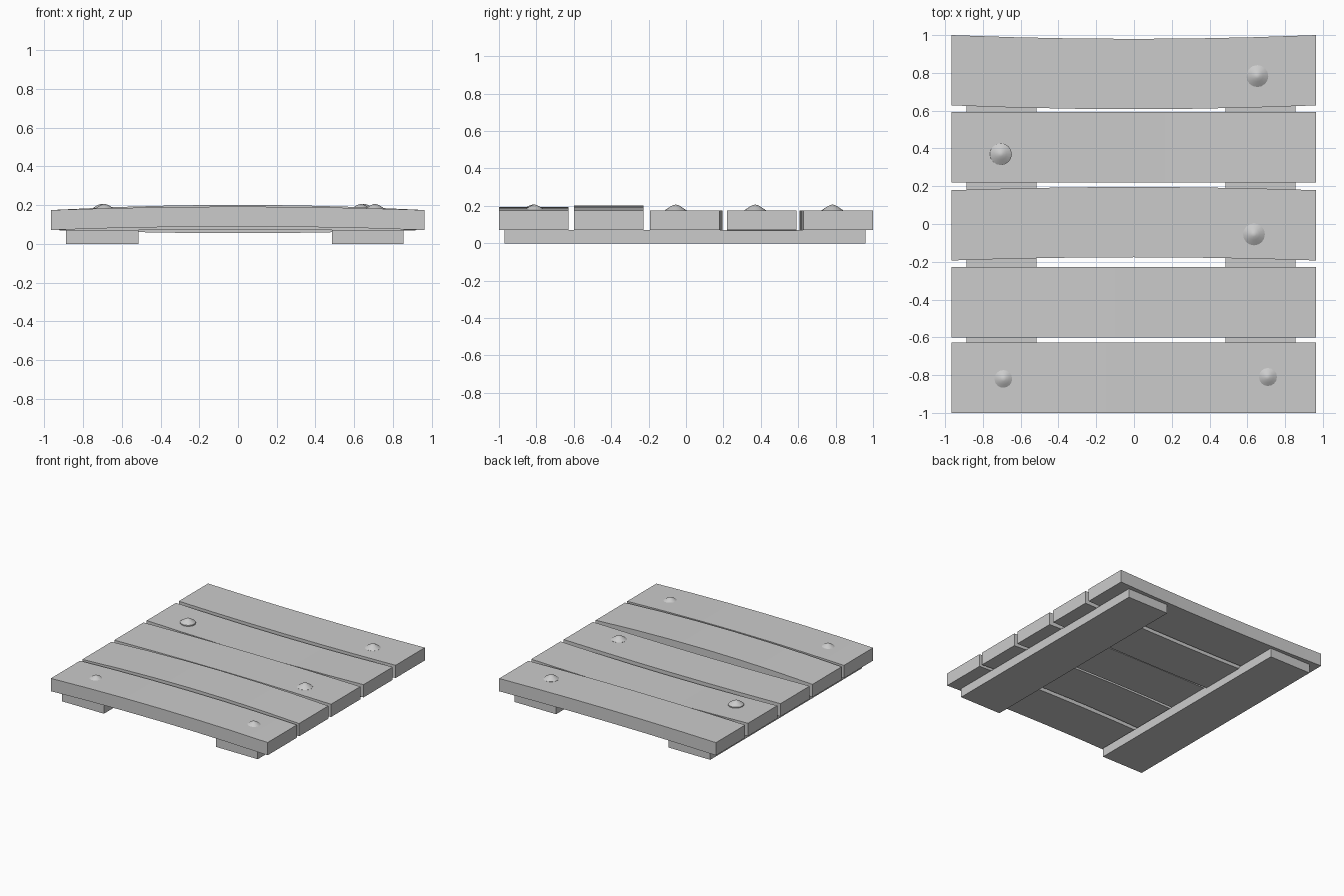
import bpy, bmesh, math
from mathutils import Matrix

old = bpy.data.objects.get("Cube")
if old:
    bpy.data.objects.remove(old, do_unlink=True)

# Single plain material
grey = bpy.data.materials.new("light grey")
grey.use_nodes = True
colour = (0.6, 0.6, 0.6, 1)
grey.diffuse_color = colour
grey.node_tree.nodes["Principled BSDF"].inputs["Base Color"].default_value = colour


def finish(name, bm):
    bmesh.ops.recalc_face_normals(bm, faces=bm.faces)
    mesh = bpy.data.meshes.new(name)
    bm.to_mesh(mesh)
    bm.free()
    mesh.materials.append(grey)
    obj = bpy.data.objects.new(name, mesh)
    bpy.context.collection.objects.link(obj)
    bpy.ops.object.select_all(action='DESELECT')
    obj.select_set(True)
    bpy.context.view_layer.objects.active = obj
    bpy.ops.object.shade_smooth_by_angle(angle=math.radians(35))
    return obj


def board(name, x, y, z, cuts=1, bow_y=0, bow_z=0):
    """Box between the given limits, cut along x and bowed at its middle."""
    bm = bmesh.new()
    rings = []
    for i in range(cuts + 1):
        t = 2 * i / cuts - 1
        px = x[0] + (x[1] - x[0]) * i / cuts
        bow = 1 - t * t
        rings.append([bm.verts.new((px, y[a] + bow_y * bow, z[b] + bow_z * bow))
                      for a, b in ((0, 0), (1, 0), (1, 1), (0, 1))])
    for r, s in zip(rings, rings[1:]):
        for k in range(4):
            n = (k + 1) % 4
            bm.faces.new((r[k], r[n], s[n], s[k]))
    bm.faces.new(rings[0])
    bm.faces.new(rings[-1])
    return finish(name, bm)


# Two bearers under the deck
board("left_bearer", (0.485, 0.855), (-0.97, 0.96), (0, 0.072))
board("right_bearer", (-0.888, -0.515), (-0.97, 0.96), (0, 0.072))

# Five planks, each warped its own way: front edge, sideways bow, upward bow
planks = [(-1.0, 0, 0.018), (-0.6, 0, 0.027), (-0.193, 0.017, 0),
          (0.22, 0, -0.016), (0.628, -0.02, 0)]
for i, (front, bow_y, bow_z) in enumerate(planks):
    board(f"plank_{i + 1}", (-0.967, 0.964), (front, front + 0.372),
          (0.072, 0.175), 6, bow_y, bow_z)

# Domed nail heads, as a profile turned about z
profile = [(0.058, 0.165), (0.058, 0.176), (0.03, 0.195), (0.013, 0.204)]
nails = [(-0.69, -0.82), (0.707, -0.81), (0.635, -0.055),
         (-0.705, 0.37), (0.653, 0.783)]
SIDES = 16
for i, (x, y) in enumerate(nails):
    bm = bmesh.new()
    rings = [[bm.verts.new((r * math.cos(math.tau * k / SIDES),
                            r * math.sin(math.tau * k / SIDES), z))
              for k in range(SIDES)] for r, z in profile]
    tip = bm.verts.new((0, 0, 0.207))
    for k in range(SIDES):
        n = (k + 1) % SIDES
        for r, s in zip(rings, rings[1:]):
            bm.faces.new((r[k], r[n], s[n], s[k]))
        bm.faces.new((rings[-1][k], rings[-1][n], tip))
    bm.faces.new(rings[0])
    bm.transform(Matrix.Translation((x, y, 0)))
    finish(f"nail_head_{i + 1}", bm)
